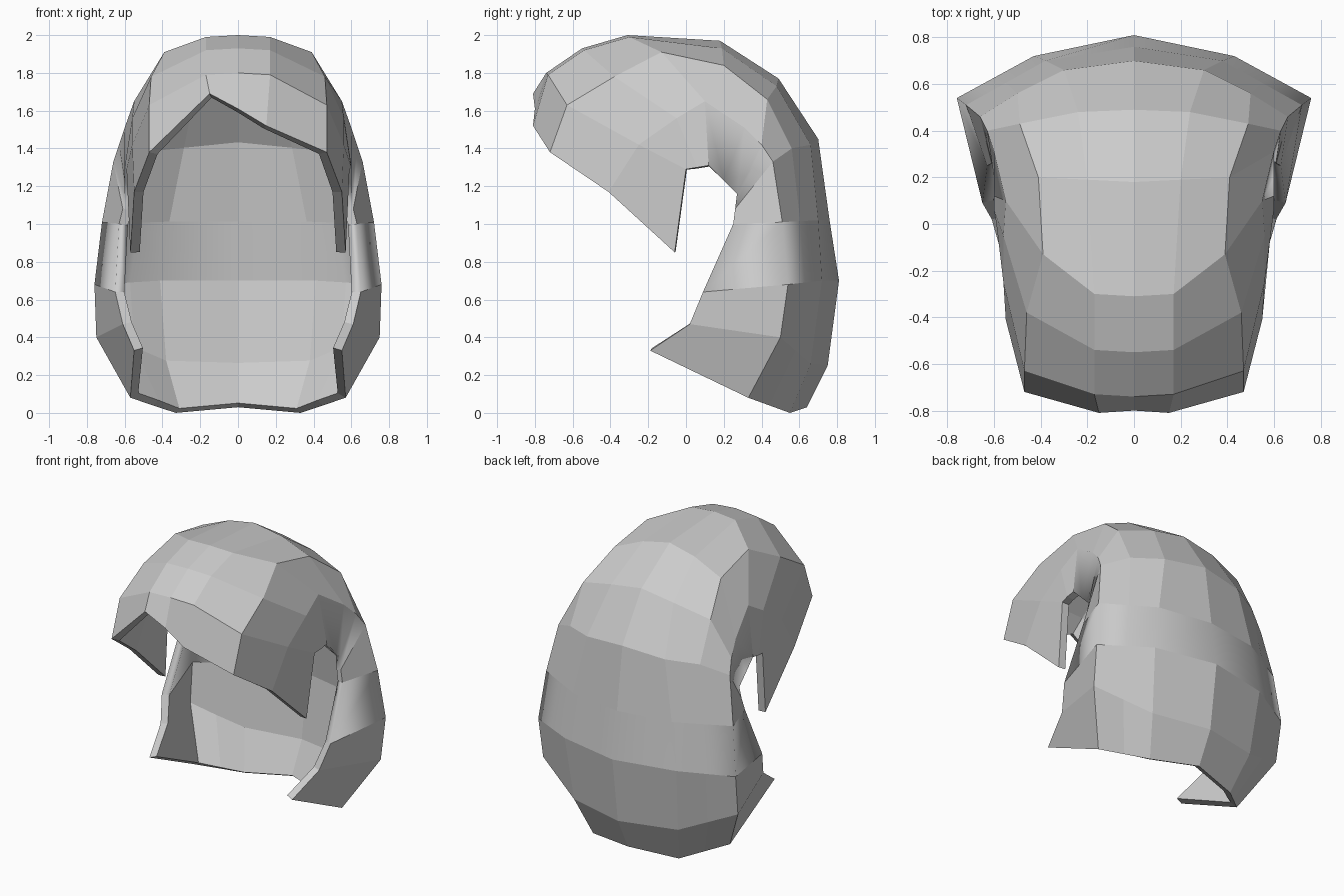
import bpy
import bmesh
from mathutils import Vector

# Remove the default cube
default_cube = bpy.data.objects.get("Cube")
if default_cube:
    bpy.data.objects.remove(default_cube, do_unlink=True)


def make_material(name, colour):
    material = bpy.data.materials.new(name)
    material.use_nodes = True
    material.diffuse_color = colour
    shader = next(n for n in material.node_tree.nodes if n.type == "BSDF_PRINCIPLED")
    shader.inputs["Base Color"].default_value = colour
    return material


# Guide curves run from the fringe, over the crown and down to the nape
centre_guide = [(0, y, z) for y, z in (
    (-.8, 1.61), (-.74, 1.8), (-.55, 1.93), (-.31, 2), (.18, 1.97), (.49, 1.77),
    (.7, 1.45), (.76, 1.02), (.81, .7), (.75, .25), (.64, .03))]

brow_guide = [
    (.15, -.81, 1.52), (.17, -.73, 1.79), (.17, -.54, 1.92), (.17, -.3, 1.99),
    (.2, .19, 1.93), (.24, .48, 1.73), (.3, .66, 1.42), (.38, .7, 1.02),
    (.43, .72, .7), (.4, .66, .26), (.33, .55, 0)]

temple_guide = [
    (.47, -.72, 1.38), (.47, -.63, 1.63), (.46, -.38, 1.78), (.39, -.13, 1.91),
    (.41, .2, 1.84), (.49, .43, 1.66), (.5, .56, 1.4)]

cheek_guide = [
    (.55, -.41, 1.17), (.56, -.25, 1.42), (.56, -.05, 1.56), (.55, .1, 1.65),
    (.6, .31, 1.51), (.63, .4, 1.42), (.66, .46, 1.33), (.72, .51, 1.01),
    (.76, .54, .68), (.75, .5, .4), (.57, .33, .08)]

edge_guide = [
    (.57, -.06, .85), (.59, 0, 1.29), (.6, .06, 1.3), (.6, .12, 1.31),
    (.6, .2, 1.23), (.6, .27, 1.16), (.61, .26, 1.08), (.63, .25, 1),
    (.65, .09, .64), (.61, .02, .47), (.55, -.19, .33)]

# Below the crown the temple guide lies midway between brow and cheek
for brow, cheek in list(zip(brow_guide, cheek_guide))[len(temple_guide):]:
    temple_guide.append(tuple(Vector(brow).lerp(Vector(cheek), .5)))

right_half = [edge_guide, cheek_guide, temple_guide, brow_guide]
guides = [[(-x, y, z) for x, y, z in guide] for guide in right_half]
guides += [centre_guide] + right_half[::-1]

# The fringe parts in a raised notch on the right of the forehead
notch_column = right_half.index(brow_guide)
x, y, z = guides[notch_column][0]
guides[notch_column][0] = (x, y, 1.69)

# Loft the strands of hair between neighbouring guides
bm = bmesh.new()
grid = [[bm.verts.new(point) for point in guide] for guide in guides]
last_strip = len(grid) - 2
for column in range(len(grid) - 1):
    left, right = grid[column], grid[column + 1]
    for row in range(len(left) - 1):
        face = bm.faces.new((left[row], right[row], right[row + 1], left[row + 1]))
        # Soft band around the neck and soft hollows behind the ears
        behind_ear = column in (0, last_strip) and row in (3, 4, 5)
        face.smooth = row == 7 or behind_ear

mesh = bpy.data.meshes.new("hair_shell")
bm.to_mesh(mesh)
bm.free()
mesh.materials.append(make_material("pale_grey", (.6, .6, .6, 1)))
hair = bpy.data.objects.new("hair_shell", mesh)
bpy.context.collection.objects.link(hair)

# Give the shell its inward thickness
thickness = hair.modifiers.new("thickness", "SOLIDIFY")
thickness.thickness = .05
thickness.offset = -1
